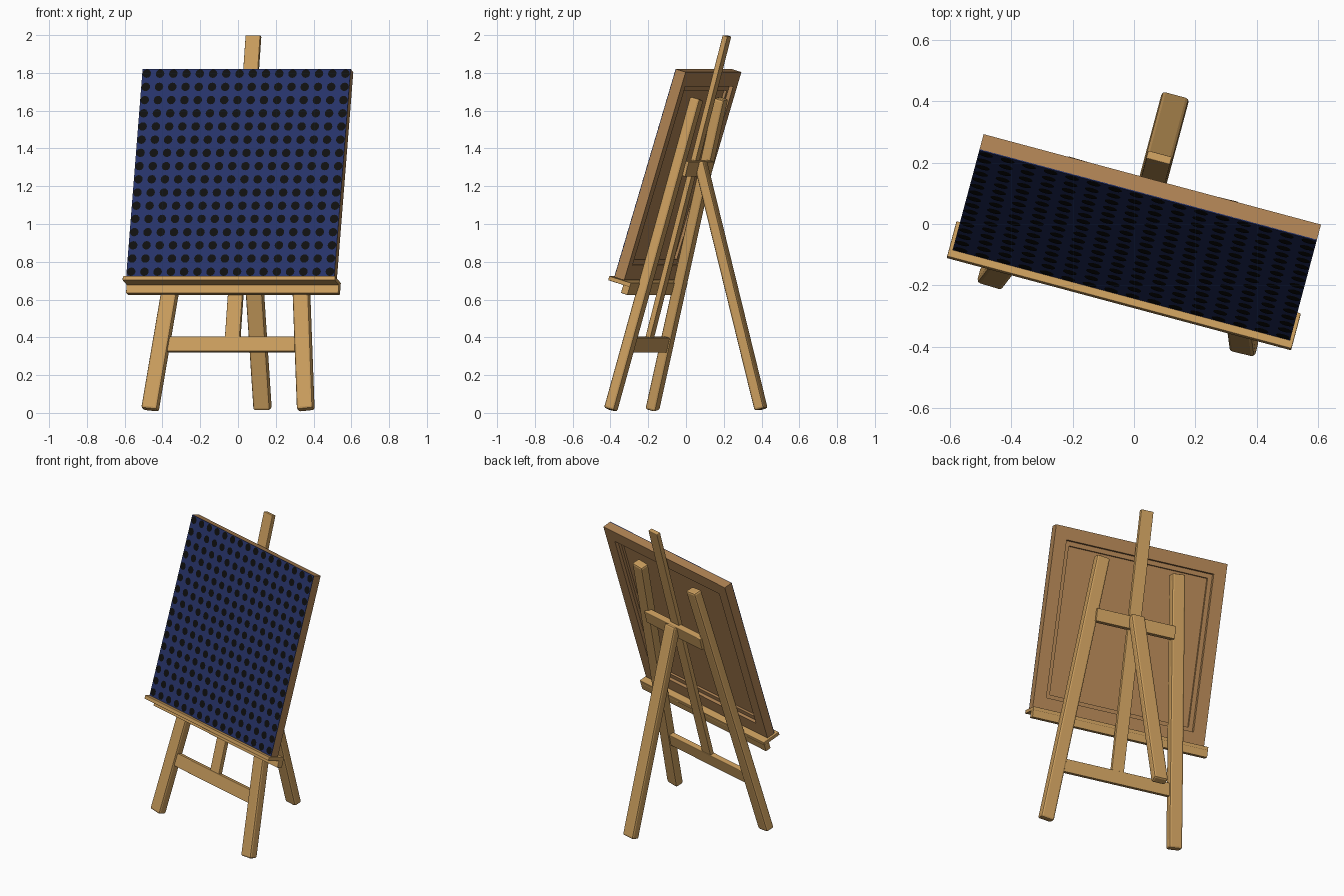
import bpy, bmesh, math
from mathutils import Matrix, Vector

if "Cube" in bpy.data.objects:
    bpy.data.objects.remove(bpy.data.objects["Cube"])

TURN = Matrix.Rotation(math.radians(-15), 4, 'Z')          # whole easel is turned
TILT = TURN @ Matrix.Translation((0.02, -0.455, 0)) @ Matrix.Rotation(math.radians(-17), 4, 'X')


def material(name, srgb):
    m = bpy.data.materials.new(name)
    m.diffuse_color = [((c + 0.055) / 1.055) ** 2.4 for c in srgb] + [1]
    m.use_nodes = True
    m.node_tree.nodes["Principled BSDF"].inputs["Base Color"].default_value = m.diffuse_color
    return m


WOOD = material("light wood", (0.79, 0.615, 0.365))
FRAME = material("frame wood", (0.68, 0.51, 0.325))
BLUE = material("navy blue", (0.15, 0.20, 0.41))
BLACK = material("black", (0.06, 0.06, 0.06))


def finish(name, bm, matrix, mat, bevel=0.0):
    mesh = bpy.data.meshes.new(name)
    bm.to_mesh(mesh)
    bm.free()
    mesh.materials.append(mat)
    ob = bpy.data.objects.new(name, mesh)
    ob.matrix_world = matrix
    bpy.context.collection.objects.link(ob)
    if bevel:
        b = ob.modifiers.new("bevel", 'BEVEL')
        b.width, b.segments = bevel, 2
    return ob


def box(name, lo, hi, mat, bevel=0.0, matrix=TILT):
    """Box between two corners."""
    lo, hi = Vector(lo), Vector(hi)
    bm = bmesh.new()
    bmesh.ops.create_cube(bm, size=1)
    for v in bm.verts:
        v.co = (lo + hi) / 2 + v.co * (hi - lo)
    return finish(name, bm, matrix, mat, bevel)


def beam(name, p0, p1, width, depth, bevel=0.012):
    """Square timber from p0 to p1, its width kept sideways."""
    p0, p1 = Vector(p0), Vector(p1)
    z = (p1 - p0).normalized()
    y = z.cross(Vector((1, 0, 0))).normalized()
    x = y.cross(z)
    rot = Matrix((x, y, z)).transposed().to_4x4()
    h = (p1 - p0).length / 2
    return box(name, (-width / 2, -depth / 2, -h), (width / 2, depth / 2, h), WOOD, bevel,
               TURN @ Matrix.Translation((p0 + p1) / 2) @ rot)


C = 0.023   # centre line
# Legs and mast
for side, s in (("left", -1), ("right", 1)):
    beam(side + "_front_leg", (C + s * 0.427, -0.293, 0.016), (C + s * 0.25, 0.132, 1.665), 0.088, 0.058)
beam("back_leg", (C, 0.418, 0.018), (C, 0.085, 1.33), 0.092, 0.055)
beam("mast", (C, -0.195, 0.39), (C, 0.231, 1.996), 0.081, 0.028, 0.004)


# Cross rails between the legs, leaning with them
def rail(name, half, v, z, depth, height):
    m = TURN @ Matrix.Translation((C, v, z)) @ Matrix.Rotation(math.radians(-14.5), 4, 'X')
    box(name, (-half, -depth / 2, -height / 2), (half, depth / 2, height / 2), WOOD, 0.004, m)


rail("lower_rail", 0.355, -0.202, 0.362, 0.035, 0.082)
rail("upper_rail", 0.262, 0.062, 1.295, 0.042, 0.082)

# Tray: shelf and the batten below it
box("tray_shelf", (-0.582, -0.025, 0.727), (0.582, 0.1, 0.75), WOOD, 0.003)
box("tray_batten", (-0.582, 0.062, 0.683), (0.582, 0.1, 0.73), WOOD, 0.003)

# Canvas frame: outer border, inner step and backing panel
W, B, T = 0.57, 0.752, 1.904
box("canvas_back", (-W + 0.02, 0.003, B + 0.02), (W - 0.02, 0.022, T - 0.02), FRAME)


def border(name, inset, wide, back, bevel):
    x, b, t = W - inset, B + inset, T - inset
    box(name + "_bottom", (-x, 0.003, b), (x, back, b + wide), FRAME, bevel)
    box(name + "_top", (-x, 0.003, t - wide), (x, back, t), FRAME, bevel)
    box(name + "_left", (-x, 0.003, b + wide), (-x + wide, back, t - wide), FRAME, bevel)
    box(name + "_right", (x - wide, 0.003, b + wide), (x, back, t - wide), FRAME, bevel)


border("frame", 0, 0.08, 0.057, 0)
border("frame_step", 0.08, 0.028, 0.036, 0)

# Painted front with its grid of dots
box("canvas_front", (-W, 0, B), (W, 0.004, T), BLUE)
bm = bmesh.new()
PITCH, R = 0.0726, 0.0235
for i in range(16):
    for j in range(16):
        cx = -W + 0.0255 + i * PITCH
        cz = T - 0.0265 - j * 0.0731
        ring = [bm.verts.new((cx + R * math.cos(k * math.pi / 6), -0.0015,
                              cz + R * math.sin(k * math.pi / 6))) for k in range(12)]
        bm.faces.new(ring)
finish("canvas_dots", bm, TILT, BLACK)
